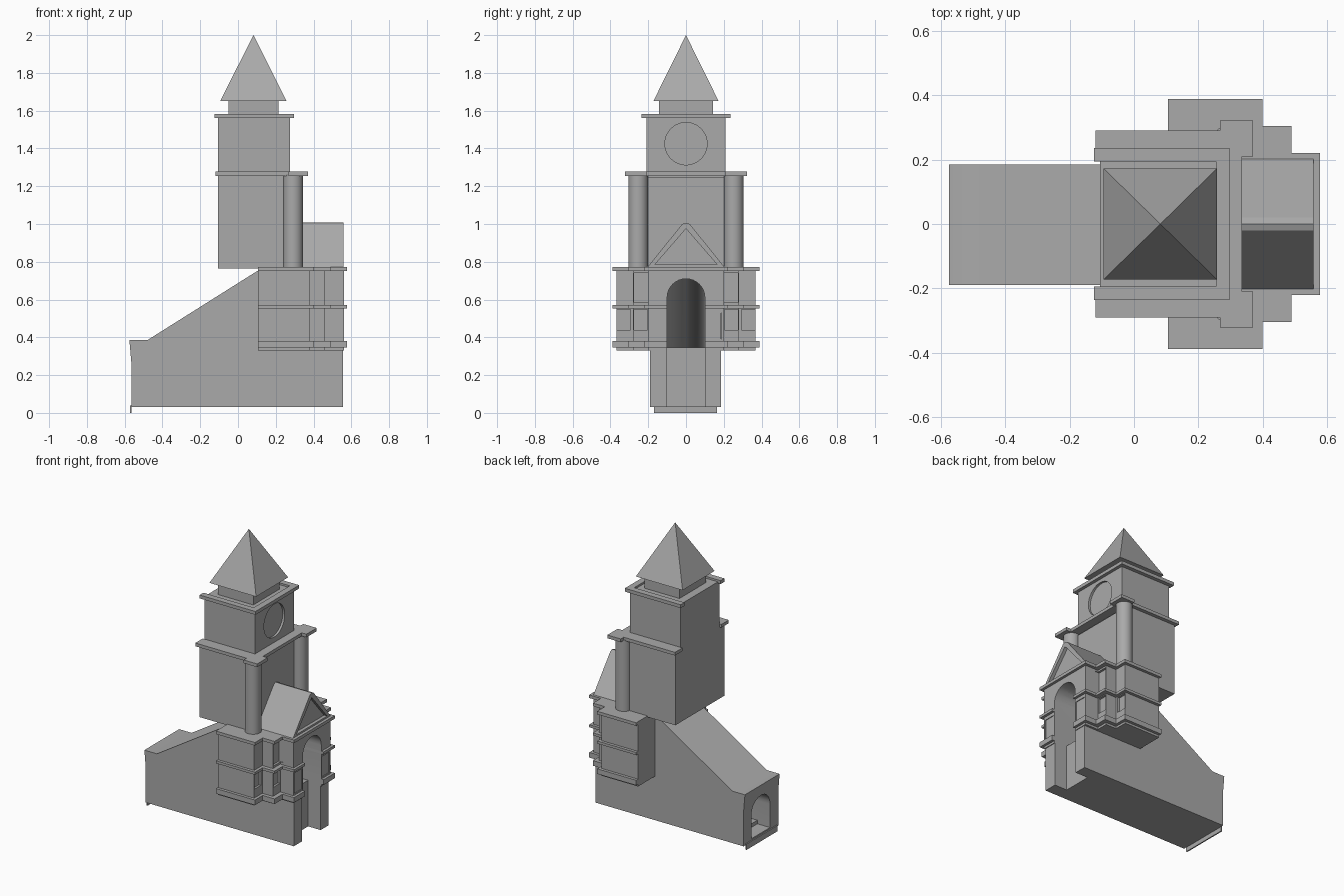
import bpy, bmesh
from math import pi, sin, cos
from mathutils import Vector

if "Cube" in bpy.data.objects:
    bpy.data.objects.remove(bpy.data.objects["Cube"])

STONE = (0.4, 0.4, 0.4, 1)
stone = bpy.data.materials.new("grey stone")
stone.use_nodes = True
stone.diffuse_color = STONE
stone.node_tree.nodes["Principled BSDF"].inputs["Base Color"].default_value = STONE


def finish(name, bm):
    bmesh.ops.recalc_face_normals(bm, faces=bm.faces)
    mesh = bpy.data.meshes.new(name)
    bm.to_mesh(mesh)
    bm.free()
    mesh.materials.append(stone)
    obj = bpy.data.objects.new(name, mesh)
    bpy.context.collection.objects.link(obj)
    return obj


def loft(name, rings):
    """Closed solid through a list of rings with equal point counts."""
    bm = bmesh.new()
    loops = [[bm.verts.new(p) for p in ring] for ring in rings]
    n = len(loops[0])
    for a, b in zip(loops, loops[1:]):
        for i in range(n):
            j = (i + 1) % n
            bm.faces.new((a[i], a[j], b[j], b[i]))
    bm.faces.new(loops[0])
    bm.faces.new(loops[-1])
    return finish(name, bm)


def prism(name, points, axis, start, end):
    """Extrude a 2D outline along an axis."""
    def place(p, d):
        v = list(p)
        v.insert("xyz".index(axis), d)
        return Vector(v)
    return loft(name, [[place(p, d) for p in points] for d in (start, end)])


def box(name, x0, x1, y0, y1, z0, z1):
    return prism(name, [(x0, y0), (x1, y0), (x1, y1), (x0, y1)], "z", z0, z1)


def circle(cx, cy, r, n):
    return [(cx + r * cos(2 * pi * i / n), cy + r * sin(2 * pi * i / n)) for i in range(n)]


def smooth(obj):
    bpy.ops.object.select_all(action="DESELECT")
    obj.select_set(True)
    bpy.context.view_layer.objects.active = obj
    bpy.ops.object.shade_smooth_by_angle(angle=0.6)


def cut(obj, cutters):
    bpy.context.view_layer.objects.active = obj
    for c in cutters:
        mod = obj.modifiers.new("cut", "BOOLEAN")
        mod.operation, mod.solver, mod.object = "DIFFERENCE", "EXACT", c
        bpy.ops.object.modifier_apply(modifier=mod.name)


def arch(x, floor, crown, r=0.1, n=16):
    ring = [Vector((x, -r, floor)), Vector((x, r, floor))]
    return ring + [Vector((x, r * cos(pi * i / n), crown - r + r * sin(pi * i / n)))
                   for i in range(n + 1)]


# Cutters: sloping stair tunnel and entrance slot
tunnel = loft("tunnel_cutter", [arch(0.65, 0.345, 0.71), arch(0.1, 0.345, 0.71),
                                arch(-0.47, 0.05, 0.31), arch(-0.65, 0.05, 0.31)])
slot = box("slot_cutter", 0.46, 0.65, -0.1, 0.1, -0.1, 0.4)
helpers = [tunnel, slot]

# Base with sloping roof and flared lip
base = prism("stair_base", [(-0.565, 0.03), (0.555, 0.03), (0.555, 0.74), (0.1, 0.75),
                            (-0.48, 0.385), (-0.575, 0.385), (-0.565, 0.27)], "y", -0.19, 0.185)
cut(base, [tunnel, slot])
smooth(base)
box("rear_sill", -0.573, -0.565, -0.17, 0.165, 0, 0.04)

# Stairs in the tunnel
STEPS = 12
run, rise = 0.57 / STEPS, 0.295 / STEPS
for i in range(STEPS):
    x = -0.47 + i * run
    box("stair", x, x + run, -0.1, 0.1, 0.04 + i * rise, 0.05 + (i + 1) * rise)


# Stepped entrance block and its ledges
def stepped(name, steps, z0, z1):
    half = []
    start = 0.105
    for x, y in steps:
        half += [(start, y), (x, y)]
        start = x
    outline = half + [(x, -y) for x, y in reversed(half)]
    return prism(name, outline, "z", z0, z1)


walls = [(0.38, 0.368), (0.46, 0.28), (0.56, 0.2)]
ledge = [(0.4, 0.388), (0.49, 0.305), (0.578, 0.22)]
block = stepped("entrance_block", walls, 0.33, 0.76)
cut(block, [tunnel, slot])

# Recessed windows: wall x, centre y, width, bottom, top
for x, y, w, z0, z1 in [(0.38, 0.33, 0.07, 0.44, 0.547), (0.46, 0.24, 0.07, 0.44, 0.547),
                        (0.46, 0.235, 0.08, 0.585, 0.74), (0.56, 0.148, 0.08, 0.39, 0.53)]:
    for side in (-1, 1):
        c = box("window_cutter", x - 0.015, x + 0.02, side * y - w / 2, side * y + w / 2, z0, z1)
        cut(block, [c])
        helpers.append(c)
smooth(block)

for name, z0, z1 in [("lower_ledge", 0.345, 0.38), ("middle_ledge", 0.552, 0.57),
                     ("top_ledge", 0.752, 0.773)]:
    part = stepped(name, ledge, z0, z1)
    if z0 < 0.7:
        cut(part, [tunnel, slot])

# Gable over the entrance
gable = prism("gable", [(-0.205, 0.77), (0.205, 0.77), (0.02, 1.0), (0, 1.007), (-0.02, 1.0)],
              "x", 0.27, 0.558)
pediment = prism("pediment_cutter", [(-0.165, 0.785), (0.165, 0.785), (0, 0.975)], "x", 0.535, 0.65)
cut(gable, [pediment])

# Tower lower stage with round corner columns
box("lower_tower", -0.105, 0.275, -0.265, 0.265, 0.765, 1.265)
box("tower_panel", 0.27, 0.285, -0.2, 0.2, 0.765, 1.245)
for s in (-1, 1):
    smooth(prism("corner_column", circle(0.292, s * 0.253, 0.052, 32), "z", 0.765, 1.26))
    lo, hi = sorted((s * 0.21, s * 0.29))
    box("lower_cornice_side", -0.12, 0.29, lo, hi, 1.255, 1.277)
    lo, hi = sorted((s * 0.21, s * 0.322))
    box("column_cap", 0.268, 0.37, lo, hi, 1.255, 1.277)
    lo, hi = sorted((s * 0.195, s * 0.236))
    box("upper_cornice_side", -0.125, 0.297, lo, hi, 1.56, 1.583)
box("lower_cornice_front", 0.26, 0.335, -0.22, 0.22, 1.255, 1.277)
box("upper_cornice_front", 0.255, 0.297, -0.2, 0.2, 1.56, 1.583)

# Clock stage with a recessed round face
upper = box("clock_stage", -0.105, 0.275, -0.21, 0.21, 1.26, 1.57)
dial = prism("dial_cutter", circle(0, 1.425, 0.112, 48), "x", 0.26, 0.4)
cut(upper, [dial])
smooth(upper)

# Neck and pyramid roof
box("roof_neck", -0.05, 0.215, -0.142, 0.142, 1.56, 1.655)
bm = bmesh.new()
corners = [bm.verts.new((x, y, 1.65)) for x, y in
           [(-0.095, -0.173), (0.258, -0.173), (0.258, 0.173), (-0.095, 0.173)]]
apex = bm.verts.new((0.082, 0, 2))
bm.faces.new(corners)
for i in range(4):
    bm.faces.new((corners[i], corners[(i + 1) % 4], apex))
finish("pyramid_roof", bm)

# Remove the cutters
for c in helpers + [pediment, dial]:
    bpy.data.objects.remove(c)
